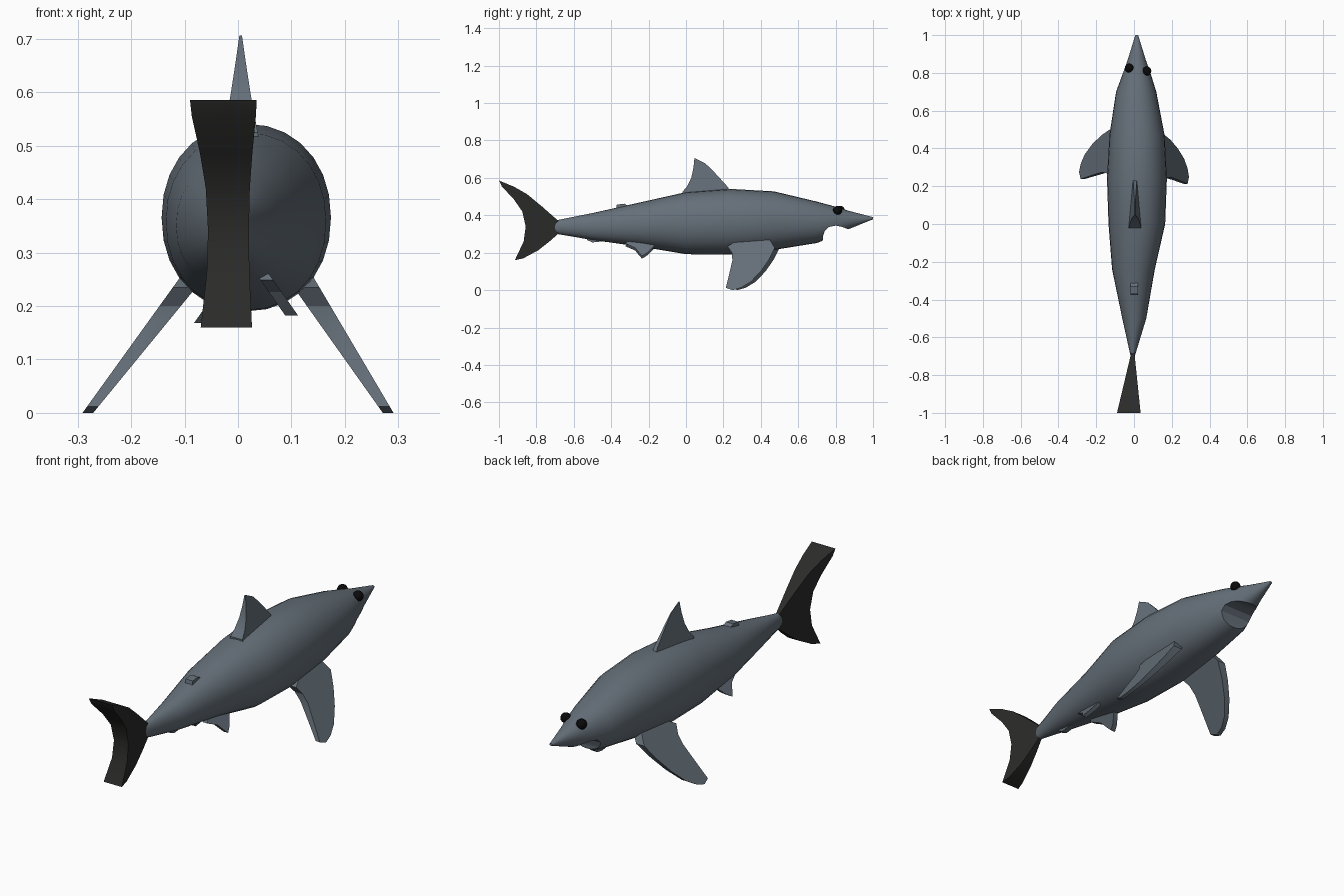
import bpy, bmesh, math

if "Cube" in bpy.data.objects:
    bpy.data.objects.remove(bpy.data.objects["Cube"])

def material(name, rgb):
    m = bpy.data.materials.new(name)
    m.diffuse_color = (*rgb, 1)
    m.use_nodes = True
    m.node_tree.nodes["Principled BSDF"].inputs["Base Color"].default_value = m.diffuse_color
    return m

GREY = material("slate grey", (0.13, 0.16, 0.19))
DARK = material("charcoal", (0.024, 0.024, 0.023))
BLACK = material("eye black", (0.003, 0.003, 0.003))

def finish(bm, name, mat):
    bmesh.ops.recalc_face_normals(bm, faces=bm.faces)
    me = bpy.data.meshes.new(name)
    bm.to_mesh(me)
    bm.free()
    me.materials.append(mat)
    ob = bpy.data.objects.new(name, me)
    bpy.context.collection.objects.link(ob)
    return ob

def smooth(ob, angle=35):
    bpy.ops.object.select_all(action='DESELECT')
    ob.select_set(True)
    bpy.context.view_layer.objects.active = ob
    bpy.ops.object.shade_smooth_by_angle(angle=math.radians(angle))

def fin(name, outline, lo, hi, mat=GREY):
    """Solid from a (y, z) outline, lo/hi give the x of its two sides."""
    bm = bmesh.new()
    a = [bm.verts.new((lo(y, z), y, z)) for y, z in outline]
    b = [bm.verts.new((hi(y, z), y, z)) for y, z in outline]
    n = len(outline)
    for i in range(n):
        j = (i + 1) % n
        bm.faces.new((a[i], a[j], b[j], b[i]))
    caps = [bm.faces.new(a), bm.faces.new(b[::-1])]
    bmesh.ops.recalc_face_normals(bm, faces=bm.faces)
    bmesh.ops.triangulate(bm, faces=caps)
    ob = finish(bm, name, mat)
    smooth(ob, 25)
    return ob

# Body: lofted rings (y, left x, right x, bottom z, top z)
RINGS = [(-0.70, -0.018, 0.004, 0.302, 0.372), (-0.50, -0.062, 0.065, 0.268, 0.412),
         (-0.24, -0.116, 0.110, 0.232, 0.470), (0.0, -0.135, 0.165, 0.192, 0.524),
         (0.24, -0.143, 0.174, 0.190, 0.541), (0.47, -0.130, 0.162, 0.215, 0.528),
         (0.70, -0.095, 0.118, 0.252, 0.473), (0.80, -0.058, 0.087, 0.290, 0.446),
         (0.87, -0.033, 0.062, 0.326, 0.424), (1.0, 0.007, 0.022, 0.379, 0.390)]
SIDES = 28

def power(v, e):
    return math.copysign(abs(v) ** e, v)

bm = bmesh.new()
loops = []
for y, x0, x1, z0, z1 in RINGS:
    loop = []
    for k in range(SIDES):
        t = 2 * math.pi * k / SIDES
        loop.append(bm.verts.new(((x0 + x1) / 2 + (x1 - x0) / 2 * power(math.cos(t), 0.94), y,
                                  (z0 + z1) / 2 + (z1 - z0) / 2 * power(math.sin(t), 0.94))))
    loops.append(loop)
for p, q in zip(loops, loops[1:]):
    for k in range(SIDES):
        j = (k + 1) % SIDES
        bm.faces.new((p[k], p[j], q[j], q[k]))
bm.faces.new(loops[0])
bm.faces.new(loops[-1])
body = finish(bm, "body", GREY)

# Mouth: notch cut under the snout
cutter = fin("mouth_cutter", [(0.725, 0.15), (0.732, 0.285), (0.742, 0.317), (0.765, 0.338),
                              (0.80, 0.345), (0.835, 0.338), (0.872, 0.324), (0.872, 0.15)],
             lambda y, z: -0.3, lambda y, z: 0.3)
cutter.hide_render = True
mod = body.modifiers.new("mouth", 'BOOLEAN')
mod.operation = 'DIFFERENCE'
mod.object = cutter
bpy.context.view_layer.objects.active = body
bpy.ops.object.modifier_apply(modifier=mod.name)
bpy.data.objects.remove(cutter)
smooth(body)

# Tail fin: crescent that thickens towards its trailing edge
def tail_t(y):
    return max(0, (-0.68 - y) / 0.32)

fin("tail_fin", [(-0.68, 0.368), (-0.77, 0.447), (-0.85, 0.513), (-0.92, 0.553), (-1.0, 0.586),
                 (-0.985, 0.555), (-0.92, 0.485), (-0.875, 0.42), (-0.857, 0.34), (-0.868, 0.26),
                 (-0.915, 0.16), (-0.87, 0.17), (-0.79, 0.213), (-0.73, 0.26), (-0.68, 0.304)],
    lambda y, z: -0.014 - 0.076 * tail_t(y), lambda y, z: 0.002 + 0.033 * tail_t(y), DARK)

# Dorsal fin: wedge, thin at the leading edge and the tip
def dorsal_half(y, z):
    return 0.012 + 0.08 * (0.24 - y) - 0.135 * (z - 0.52)

fin("dorsal_fin", [(0.24, 0.51), (0.225, 0.55), (0.15, 0.632), (0.105, 0.676), (0.045, 0.706),
                   (0.04, 0.655), (0.028, 0.60), (0.005, 0.553), (-0.02, 0.525), (-0.02, 0.50)],
    lambda y, z: 0.005 - dorsal_half(y, z), lambda y, z: 0.005 + dorsal_half(y, z))

# Small rear dorsal and anal fins
fin("rear_dorsal_fin", [(-0.29, 0.44), (-0.33, 0.462), (-0.37, 0.457), (-0.375, 0.43)],
    lambda y, z: -0.018, lambda y, z: 0.02)
fin("anal_fin", [(-0.42, 0.28), (-0.43, 0.262), (-0.50, 0.255), (-0.53, 0.268), (-0.52, 0.29)],
    lambda y, z: -0.014, lambda y, z: 0.012)

# Paired fins, slanting down and outwards
PECTORAL = [(0.44, 0.285), (0.475, 0.225), (0.445, 0.165), (0.40, 0.10), (0.345, 0.043),
            (0.295, 0.013), (0.25, 0.0), (0.213, 0.012), (0.232, 0.09), (0.248, 0.16),
            (0.245, 0.20), (0.222, 0.235), (0.29, 0.275)]
PELVIC = [(-0.14, 0.265), (-0.17, 0.222), (-0.205, 0.187), (-0.235, 0.168), (-0.25, 0.185),
          (-0.272, 0.212), (-0.325, 0.235), (-0.30, 0.265)]

def paired(name, side, outline, tip, slope, thick, taper, dy=0, dz=0):
    def mid(z):
        return side * (tip - slope * z)
    def half(z):
        return thick + taper * z
    fin(name, [(y + dy, z + dz) for y, z in outline],
        lambda y, z: mid(z) - half(z), lambda y, z: mid(z) + half(z))

paired("right_pectoral_fin", 1, PECTORAL, 0.281, 0.65, 0.010, 0.06)
paired("left_pectoral_fin", -1, PECTORAL, 0.281, 0.77, 0.010, 0.05, dy=0.025)
paired("right_pelvic_fin", 1, PELVIC, 0.228, 0.70, 0.012, 0, dz=0.014)
paired("left_pelvic_fin", -1, PELVIC, 0.188, 0.70, 0.012, 0)

# Eyes
for name, x, y, z in (("right_eye", 0.068, 0.81, 0.426), ("left_eye", -0.025, 0.825, 0.426)):
    bm = bmesh.new()
    bmesh.ops.create_uvsphere(bm, u_segments=16, v_segments=10, radius=0.024)
    eye = finish(bm, name, BLACK)
    eye.location = (x, y, z)
    smooth(eye)
